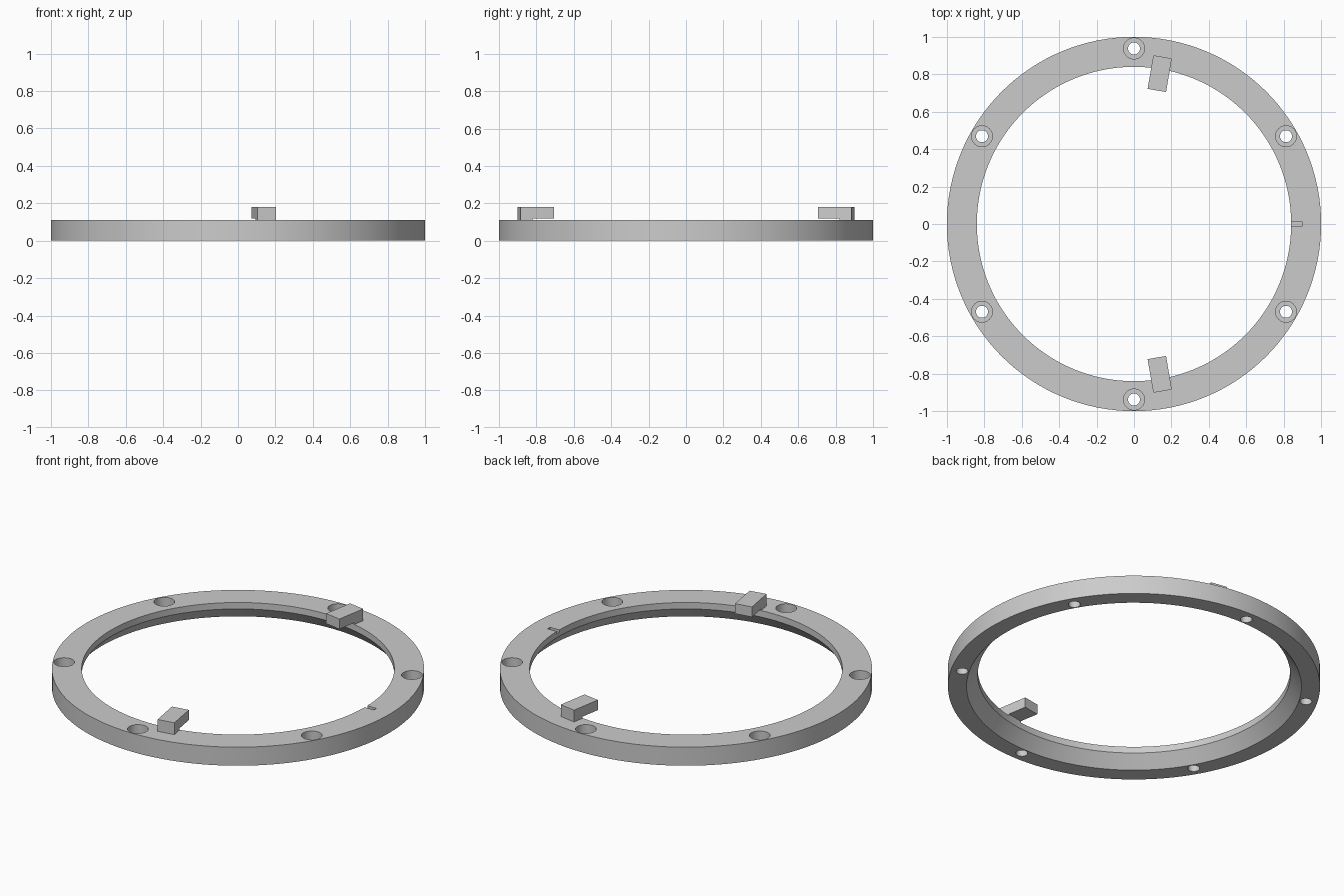
import bpy, bmesh
from math import cos, sin, pi, radians
from mathutils import Matrix, Vector

cube = bpy.data.objects.get("Cube")
if cube:
    bpy.data.objects.remove(cube, do_unlink=True)

grey = bpy.data.materials.new("light_grey")
grey.use_nodes = True
colour = (0.6, 0.6, 0.6, 1)
grey.diffuse_color = colour
grey.node_tree.nodes["Principled BSDF"].inputs["Base Color"].default_value = colour

HEIGHT = 0.11
INNER = 0.84
BOLT_CIRCLE = 0.938


def make_object(name, bm):
    bmesh.ops.recalc_face_normals(bm, faces=bm.faces)
    mesh = bpy.data.meshes.new(name)
    bm.to_mesh(mesh)
    bm.free()
    mesh.materials.append(grey)
    obj = bpy.data.objects.new(name, mesh)
    bpy.context.collection.objects.link(obj)
    return obj


def revolve(name, profile, steps, centre=(0, 0)):
    """Closed ring from an (r, z) loop turned about a vertical axis."""
    bm = bmesh.new()
    rings = []
    for i in range(steps):
        a = 2 * pi * i / steps
        rings.append([bm.verts.new((centre[0] + r * cos(a), centre[1] + r * sin(a), z))
                      for r, z in profile])
    n = len(profile)
    for i in range(steps):
        p, q = rings[i], rings[(i + 1) % steps]
        for j in range(n):
            k = (j + 1) % n
            bm.faces.new((p[j], q[j], q[k], p[k]))
    return make_object(name, bm)


def add_box(bm, r0, r1, width, z0, z1, angle=0):
    """Box running radially from r0 to r1 at the given angle."""
    m = (Matrix.Rotation(angle, 4, 'Z')
         @ Matrix.Translation(((r0 + r1) / 2, 0, (z0 + z1) / 2))
         @ Matrix.Diagonal(Vector((r1 - r0, width, z1 - z0, 1))))
    bmesh.ops.create_cube(bm, size=1, matrix=m)


def add_cylinder(bm, radius, z0, z1, x, y):
    bmesh.ops.create_cone(bm, cap_ends=True, segments=32, radius1=radius, radius2=radius,
                          depth=z1 - z0, matrix=Matrix.Translation((x, y, (z0 + z1) / 2)))


def cut(target, bm):
    cutter = make_object("cutter", bm)
    cutter.hide_render = True
    mod = target.modifiers.new("cut", 'BOOLEAN')
    mod.operation = 'DIFFERENCE'
    mod.solver = 'EXACT'
    mod.object = cutter
    bpy.context.view_layer.objects.active = target
    bpy.ops.object.modifier_apply(modifier=mod.name)
    bpy.data.objects.remove(cutter, do_unlink=True)


# Flange ring, flared towards the bottom on the inside
ring = revolve("flange_ring", [(1, 0), (1, HEIGHT), (INNER, HEIGHT), (INNER, 0.072), (0.9, 0)], 128)

# Six counterbored bolt holes: wide bores first, then the through holes
for radius, bottom in ((0.056, 0.045), (0.032, -0.05)):
    bm = bmesh.new()
    for i in range(6):
        a = radians(30 + 60 * i)
        add_cylinder(bm, radius, bottom, HEIGHT + 0.05, BOLT_CIRCLE * cos(a), BOLT_CIRCLE * sin(a))
    cut(ring, bm)

# Shallow index notch on the left
bm = bmesh.new()
add_box(bm, INNER - 0.05, 0.9, 0.024, HEIGHT - 0.015, HEIGHT + 0.05)
cut(ring, bm)

bpy.ops.object.select_all(action='DESELECT')
ring.select_set(True)
bpy.context.view_layer.objects.active = ring
bpy.ops.object.shade_smooth_by_angle(angle=radians(30))

# Two retaining tabs overhanging the opening, each on a thin foot
for name, angle in (("back", radians(80.3)), ("front", radians(-80.3))):
    bm = bmesh.new()
    add_box(bm, 0.724, 0.906, 0.1, 0.12, 0.18, angle)
    make_object(name + "_tab", bm)
    bm = bmesh.new()
    add_box(bm, INNER, 0.906, 0.1, HEIGHT - 0.002, 0.12, angle)
    make_object(name + "_tab_foot", bm)
